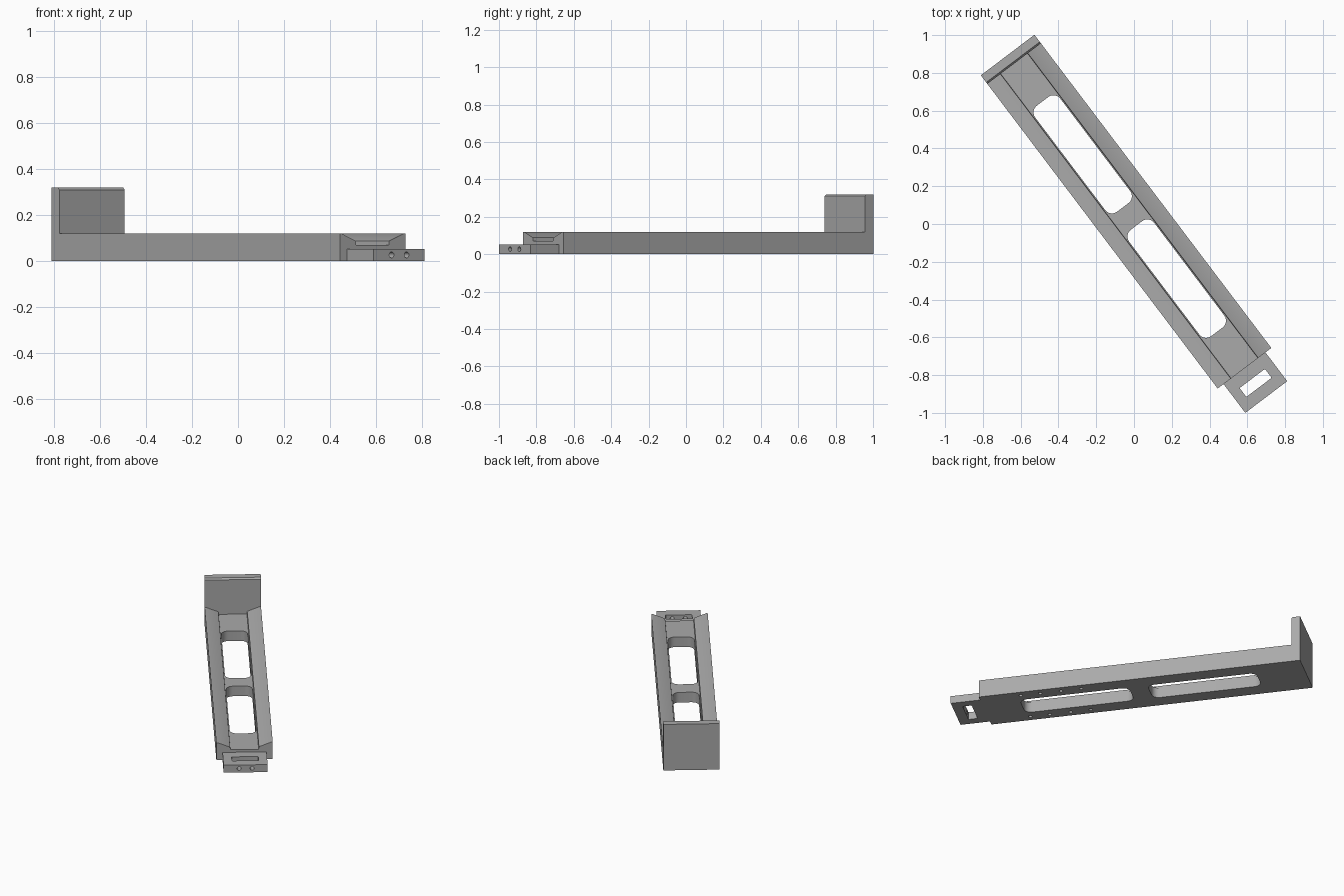
import bpy, bmesh, math
from mathutils import Matrix

if "Cube" in bpy.data.objects:
    bpy.data.objects.remove(bpy.data.objects["Cube"])

# Local frame: x runs along the rail, y across it; the whole bracket is turned about z
TURN = Matrix.Rotation(math.radians(-52.9), 4, 'Z')
MID = 0.006          # rail centre line across
HALF = 0.178         # half rail width
BACK, FRONT, TIP = -1.117, 0.962, 1.153

grey = bpy.data.materials.new("plain grey")
grey.diffuse_color = (0.40, 0.40, 0.40, 1)
grey.use_nodes = True
grey.node_tree.nodes["Principled BSDF"].inputs["Base Color"].default_value = grey.diffuse_color


def extrude(name, points, depth, to_world):
    """Extrude a closed 2D outline along its own z, then place it."""
    bm = bmesh.new()
    face = bm.faces.new([bm.verts.new((a, b, 0)) for a, b in points])
    ext = bmesh.ops.extrude_face_region(bm, geom=[face])
    moved = [v for v in ext["geom"] if isinstance(v, bmesh.types.BMVert)]
    bmesh.ops.translate(bm, verts=moved, vec=(0, 0, depth))
    bmesh.ops.recalc_face_normals(bm, faces=bm.faces)
    bm.transform(TURN @ to_world)
    mesh = bpy.data.meshes.new(name)
    bm.to_mesh(mesh)
    bm.free()
    mesh.materials.append(grey)
    obj = bpy.data.objects.new(name, mesh)
    bpy.context.collection.objects.link(obj)
    return obj


def rounded(u0, u1, half, r, steps=6):
    """Rounded rectangle centred on the rail line."""
    pts = []
    corners = [(u1 - r, half - r), (u0 + r, half - r), (u0 + r, r - half), (u1 - r, r - half)]
    for k, (cx, cy) in enumerate(corners):
        for i in range(steps + 1):
            a = math.pi / 2 * (k + i / steps)
            pts.append((cx + r * math.cos(a), MID + cy + r * math.sin(a)))
    return pts


def circle(x, y, r, n=16):
    return [(x + r * math.cos(2 * math.pi * i / n), y + r * math.sin(2 * math.pi * i / n)) for i in range(n)]


def cut(target, cutters):
    for c in cutters:
        c.hide_render = True
        mod = target.modifiers.new("cut", 'BOOLEAN')
        mod.operation, mod.solver, mod.object = 'DIFFERENCE', 'EXACT', c
        bpy.context.view_layer.objects.active = target
        bpy.ops.object.modifier_apply(modifier=mod.name)
        bpy.data.objects.remove(c)


def smooth(obj):
    bpy.ops.object.select_all(action='DESELECT')
    obj.select_set(True)
    bpy.context.view_layer.objects.active = obj
    bpy.ops.object.shade_smooth_by_angle(angle=math.radians(30))


# Maps an (across, up) outline so that it extrudes along the rail
def along(u):
    return Matrix(((0, 0, 1, u), (1, 0, 0, MID), (0, 1, 0, 0), (0, 0, 0, 1)))


# Maps an (along, up) outline so that it extrudes across the rail
ACROSS = Matrix(((1, 0, 0, 0), (0, 0, 1, MID - HALF), (0, 1, 0, 0), (0, 0, 0, 1)))

# Channel rail with sloped inner flanks and a shallow flat floor
right = [(HALF, 0), (HALF, 0.12), (0.170, 0.12), (0.091, 0.088), (0.089, 0.07)]
profile = right + [(-a, b) for a, b in reversed(right)]
rail = extrude("channel_rail", profile, FRONT + 1.06, along(-1.06))

# Two long windows through the floor, and blind screw holes underneath
windows = [extrude("window_cutter", rounded(a, b, 0.083, 0.045), 0.4, Matrix.Translation((0, 0, -0.1)))
           for a, b in ((-0.81, -0.106), (0.014, 0.72))]
holes = [extrude("screw_cutter", circle(u, MID + s * 0.136, 0.012), 0.09, Matrix.Translation((0, 0, -0.04)))
         for u in (0.31, 0.44, 0.575, 0.70) for s in (-1, 1)]
cut(rail, windows + holes)
smooth(rail)

# Upright end plate with a small chamfer along its inner top edge
plate = [(BACK, 0), (-1.06, 0), (-1.06, 0.31), (-1.07, 0.32), (BACK, 0.32)]
extrude("end_plate", plate, 2 * HALF, ACROSS)

# Thin tongue with a strap slot and two holes in its end
tongue = extrude("tongue", [(FRONT, MID - 0.139), (TIP, MID - 0.139), (TIP, MID + 0.139), (FRONT, MID + 0.139)],
                 0.052, Matrix())
slot = extrude("slot_cutter", rounded(1.03, 1.089, 0.084, 0.006, 3), 0.2, Matrix.Translation((0, 0, -0.1)))
pins = [extrude("pin_cutter", circle(s * 0.041, 0.027, 0.013), 0.14, along(1.06)) for s in (-1, 1)]
cut(tongue, [slot] + pins)
smooth(tongue)
